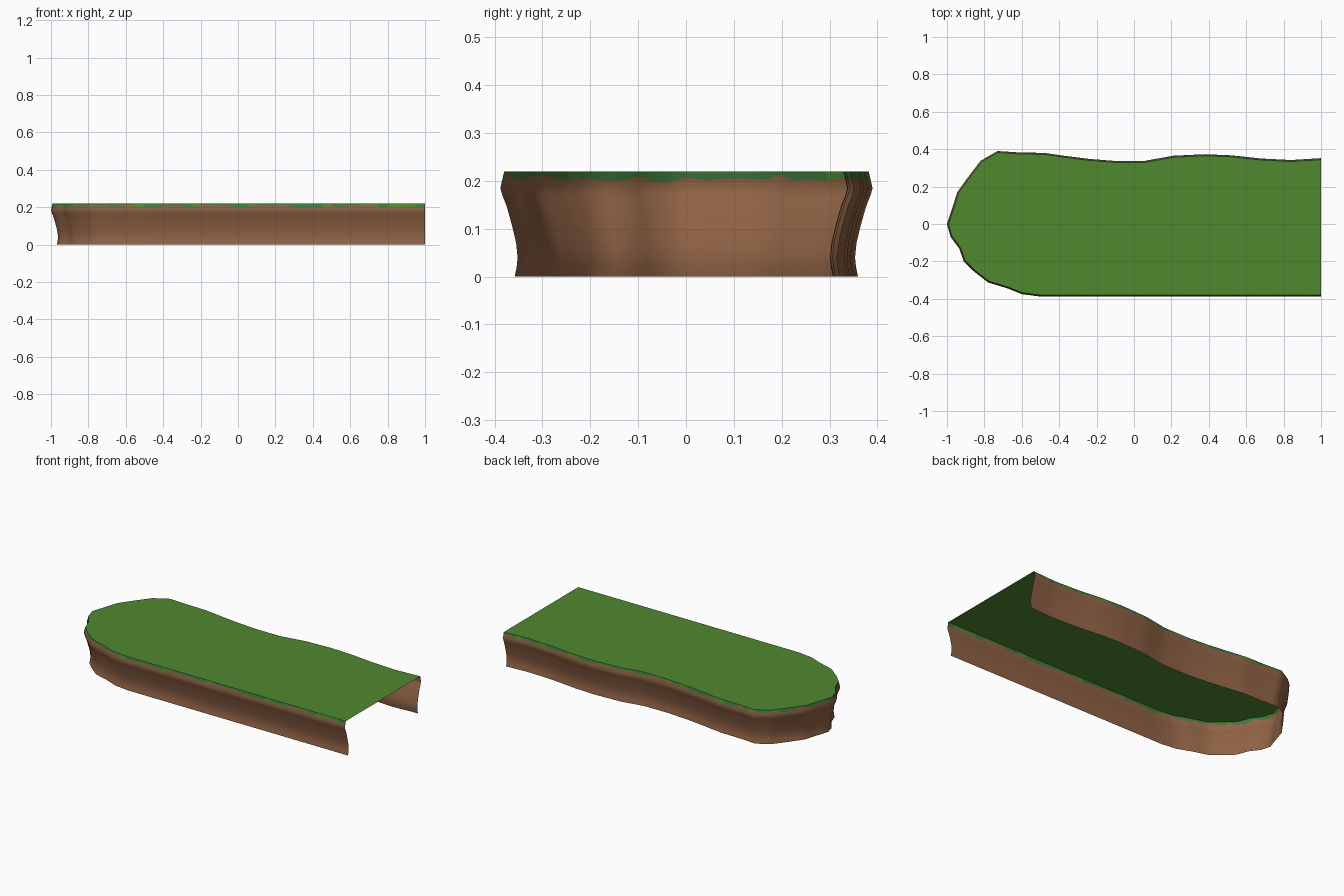
import bpy, bmesh, math, random
from mathutils import Vector

if "Cube" in bpy.data.objects:
    bpy.data.objects.remove(bpy.data.objects["Cube"])
random.seed(4)


def material(name, rgb):
    m = bpy.data.materials.new(name)
    m.diffuse_color = (*rgb, 1)
    m.use_nodes = True
    m.node_tree.nodes["Principled BSDF"].inputs["Base Color"].default_value = m.diffuse_color
    return m


turf = material("turf green", (0.082, 0.25, 0.028))
fringe = material("fringe green", (0.05, 0.19, 0.05))
soil = material("soil brown", (0.28, 0.125, 0.06))

# Plan outline at its widest, from the front right corner round the nose to the back right
outline = [Vector(p) for p in (
    (1, -.388), (-.5, -.388), (-.6, -.375), (-.68, -.343), (-.78, -.313), (-.86, -.25),
    (-.91, -.20), (-.935, -.13), (-.98, -.07), (-1, 0), (-.97, .09), (-.945, .17),
    (-.88, .26), (-.82, .338), (-.73, .39), (-.62, .383), (-.48, .38), (-.36, .363),
    (-.24, .348), (-.1, .337), (.06, .338), (.21, .365), (.38, .373), (.52, .367),
    (.68, .35), (.84, .342), (1, .352))]


def inward(i):
    """Mitred inward direction at an outline corner; the open end stays flat."""
    if i in (0, len(outline) - 1):
        return Vector((0, 1 if i == 0 else -1))
    normals = []
    for a, b in ((i - 1, i), (i, i + 1)):
        d = (outline[b] - outline[a]).normalized()
        normals.append(Vector((d.y, -d.x)))
    m = (normals[0] + normals[1]).normalized()
    return m / m.dot(normals[0])


# Subdivide the outline so the grass fringe can be ragged
path = []
for i in range(len(outline) - 1):
    a, b, na, nb = outline[i], outline[i + 1], inward(i), inward(i + 1)
    n = max(1, math.ceil((b - a).length / 0.05))
    path += [(a.lerp(b, k / n), na.lerp(nb, k / n)) for k in range(n)]
path.append((outline[-1], inward(len(outline) - 1)))

# Bank section: height and inward offset
TOP = 0.22
section = [(0, .030), (.02, .034), (.04, .036), (.07, .033), (.10, .026),
           (.13, .018), (.15, .012), (.17, .004), (.185, 0)]


def ring_point(bm, p, n, z, off):
    q = p + n * off
    return bm.verts.new((q.x, q.y, z))


def finish(bm, name, mats):
    me = bpy.data.meshes.new(name)
    bm.to_mesh(me)
    bm.free()
    for m in mats:
        me.materials.append(m)
    ob = bpy.data.objects.new(name, me)
    bpy.context.collection.objects.link(ob)


# Earth bank with a ragged grass fringe along the top edge
bm = bmesh.new()
columns = []
for p, n in path:
    z = random.uniform(.197, .213)
    levels = section + [(z, .008 * (z - .185) / .035), (TOP, .008)]
    columns.append([ring_point(bm, p, n, *lv) for lv in levels])
for a, b in zip(columns, columns[1:]):
    for k in range(len(a) - 1):
        f = bm.faces.new((a[k], a[k + 1], b[k + 1], b[k]))
        f.smooth = True
        if k == len(a) - 2:
            f.material_index = 2 if random.random() < .2 else 1
bmesh.ops.reverse_faces(bm, faces=[f for f in bm.faces])
bm.normal_update()
# make the bank face outwards
test = next(iter(bm.faces))
if test.normal.y > 0:
    bmesh.ops.reverse_faces(bm, faces=bm.faces[:])
finish(bm, "earth_bank", (soil, fringe, turf))

# Flat grass top, open underneath
bm = bmesh.new()
f = bm.faces.new([ring_point(bm, p, n, TOP, .008) for p, n in path])
f.normal_update()
if f.normal.z < 0:
    f.normal_flip()
bmesh.ops.triangulate(bm, faces=[f])
finish(bm, "grass_top", (turf,))
